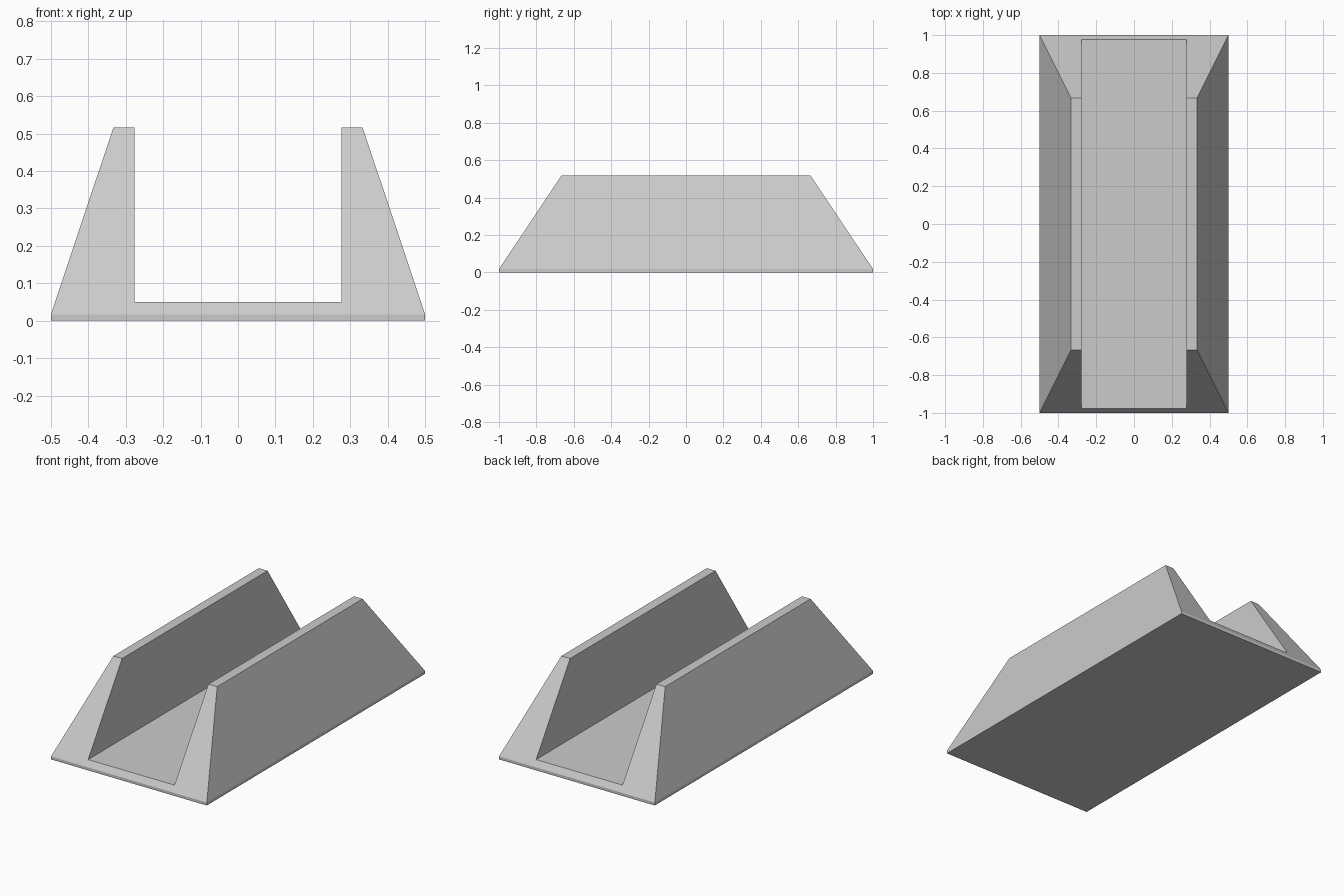
import bpy
import bmesh

cube = bpy.data.objects.get("Cube")
if cube:
    bpy.data.objects.remove(cube, do_unlink=True)

# Main dimensions
LIP, FLOOR, TOP = 0.017, 0.05, 0.517
HALF_WIDTH, HALF_LENGTH = 0.5, 1.0
TOP_X, CHANNEL_X = 0.333, 0.277
END_SLOPE = 0.667


def end_y(z):
    """Half length at a height: upright lip, then sloping inwards."""
    return HALF_LENGTH - max(0.0, z - LIP) * END_SLOPE


# Right half of the U-shaped cross-section, mirrored to the other side
half = [(HALF_WIDTH, 0), (HALF_WIDTH, LIP), (TOP_X, TOP),
        (CHANNEL_X, TOP), (CHANNEL_X, FLOOR)]
profile = half + [(-x, z) for x, z in reversed(half)]
n = len(profile)

bm = bmesh.new()
front, back = ([bm.verts.new((x, side * end_y(z), z)) for x, z in profile]
               for side in (-1, 1))

# Long faces between the two ends
for i in range(n):
    j = (i + 1) % n
    bm.faces.new((front[i], front[j], back[j], back[i]))

# Upright lip and sloping U face at each end
for ring in (front, back):
    bm.faces.new((ring[0], ring[1], ring[-2], ring[-1]))
    bm.faces.new(ring[1:-1])
bmesh.ops.recalc_face_normals(bm, faces=bm.faces)

mesh = bpy.data.meshes.new("channel_block")
bm.to_mesh(mesh)
bm.free()
block = bpy.data.objects.new("channel_block", mesh)
bpy.context.collection.objects.link(block)

# Plain light grey
grey = bpy.data.materials.new("light_grey")
grey.use_nodes = True
color = (0.6, 0.6, 0.6, 1)
grey.diffuse_color = color
grey.node_tree.nodes["Principled BSDF"].inputs["Base Color"].default_value = color
mesh.materials.append(grey)
